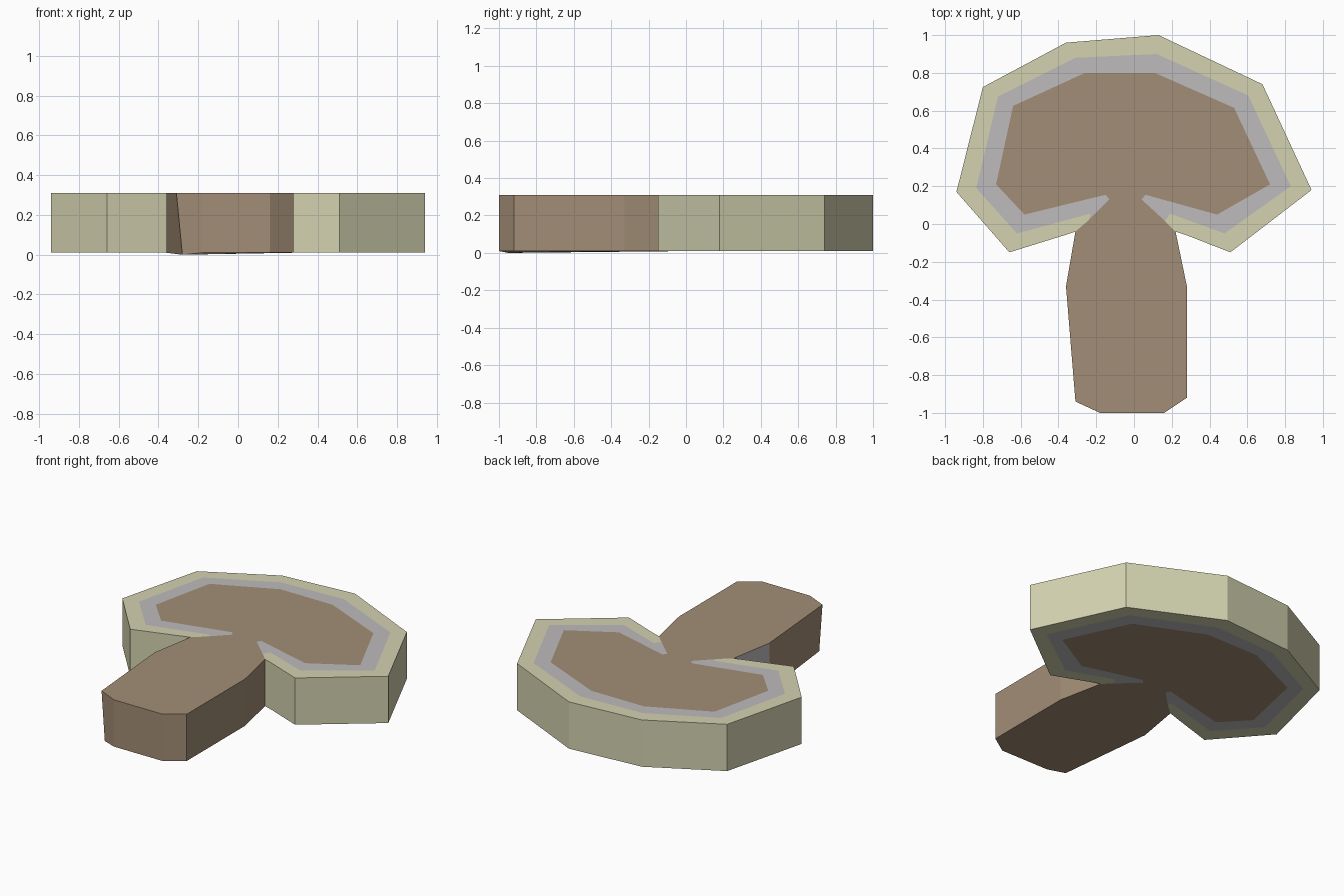
import bpy, bmesh

if "Cube" in bpy.data.objects:
    bpy.data.objects.remove(bpy.data.objects["Cube"])

Z0, Z1 = 0.01, 0.31


def material(name, srgb):
    m = bpy.data.materials.new(name)
    m.diffuse_color = [(c / 255 / 12.92 if c < 11 else ((c / 255 + 0.055) / 1.055) ** 2.4)
                       for c in srgb] + [1]
    m.use_nodes = True
    m.node_tree.nodes["Principled BSDF"].inputs["Base Color"].default_value = m.diffuse_color
    return m


pale = material("pale olive skin", (211, 210, 176))
grey = material("grey gills", (190, 187, 187))
brown = material("brown flesh", (162, 141, 118))

# Cap cross-section from left stem joint, over the top, to right stem joint:
# each row is (skin edge, gill edge, flesh edge)
rows = [
    ((-0.31, -0.04), (-0.24, 0.02), (-0.13, 0.13)),
    ((-0.37, -0.06), (-0.23, 0.055), (-0.15, 0.155)),
    ((-0.66, -0.15), (-0.62, -0.05), (-0.58, 0.05)),
    ((-0.94, 0.17), (-0.835, 0.19), (-0.73, 0.21)),
    ((-0.80, 0.725), (-0.72, 0.675), (-0.64, 0.625)),
    ((-0.36, 0.96), (-0.31, 0.88), (-0.26, 0.80)),
    ((0.13, 1.0), (0.12, 0.90), (0.11, 0.80)),
    ((0.68, 0.74), (0.605, 0.68), (0.53, 0.615)),
    ((0.94, 0.18), (0.83, 0.20), (0.72, 0.21)),
    ((0.51, -0.15), (0.48, -0.05), (0.44, 0.05)),
    ((0.28, -0.06), (0.19, 0.055), (0.06, 0.155)),
    ((0.22, -0.04), (0.165, 0.015), (0.04, 0.13)),
]
skin, gill, flesh = (list(c) for c in zip(*rows))

# Stem outline, right joint down round the foot and up the left side
stem = [(0.28, -0.33), (0.28, -0.92), (0.16, -1.0), (-0.18, -1.0), (-0.31, -0.94), (-0.36, -0.33)]


def slab(name, polygons, walls, mats, move=None, wall_mat=None):
    """Flat slab: top and bottom polygons, plus side walls along an outline."""
    bm = bmesh.new()
    cache = {}

    def v(p, z):
        if (p, z) not in cache:
            co = (*p, z)
            if move and z == Z0:
                co = move.get(p, co)
            cache[p, z] = bm.verts.new(co)
        return cache[p, z]

    for poly in polygons:  # outlines run clockwise seen from above
        bm.faces.new([v(p, Z1) for p in reversed(poly)])
        bm.faces.new([v(p, Z0) for p in poly])
    for i, (a, b) in enumerate(zip(walls, walls[1:])):
        f = bm.faces.new([v(a, Z0), v(a, Z1), v(b, Z1), v(b, Z0)])
        if i == wall_mat:
            f.material_index = 1
    me = bpy.data.meshes.new(name)
    bm.to_mesh(me)
    bm.free()
    for m in mats:
        me.materials.append(m)
    ob = bpy.data.objects.new(name, me)
    bpy.context.collection.objects.link(ob)
    return ob


def strip(outer, inner):
    return [[outer[i], outer[i + 1], inner[i + 1], inner[i]] for i in range(len(outer) - 1)]


# Cap skin with outer wall, then the gill band
slab("cap_skin", strip(skin, gill), skin, [pale])
slab("cap_gills", strip(gill, flesh), [], [grey])

# Flesh and stem in one piece; the upper left stem wall is grey, one foot corner is skewed
outline = flesh + [gill[-1], skin[-1]] + stem + [skin[0], gill[0]]
slab("flesh_and_stem", [outline], [skin[-1]] + stem + [skin[0]], [brown, grey],
     move={(-0.31, -0.94): (-0.28, -0.95, 0.0)}, wall_mat=len(stem))
